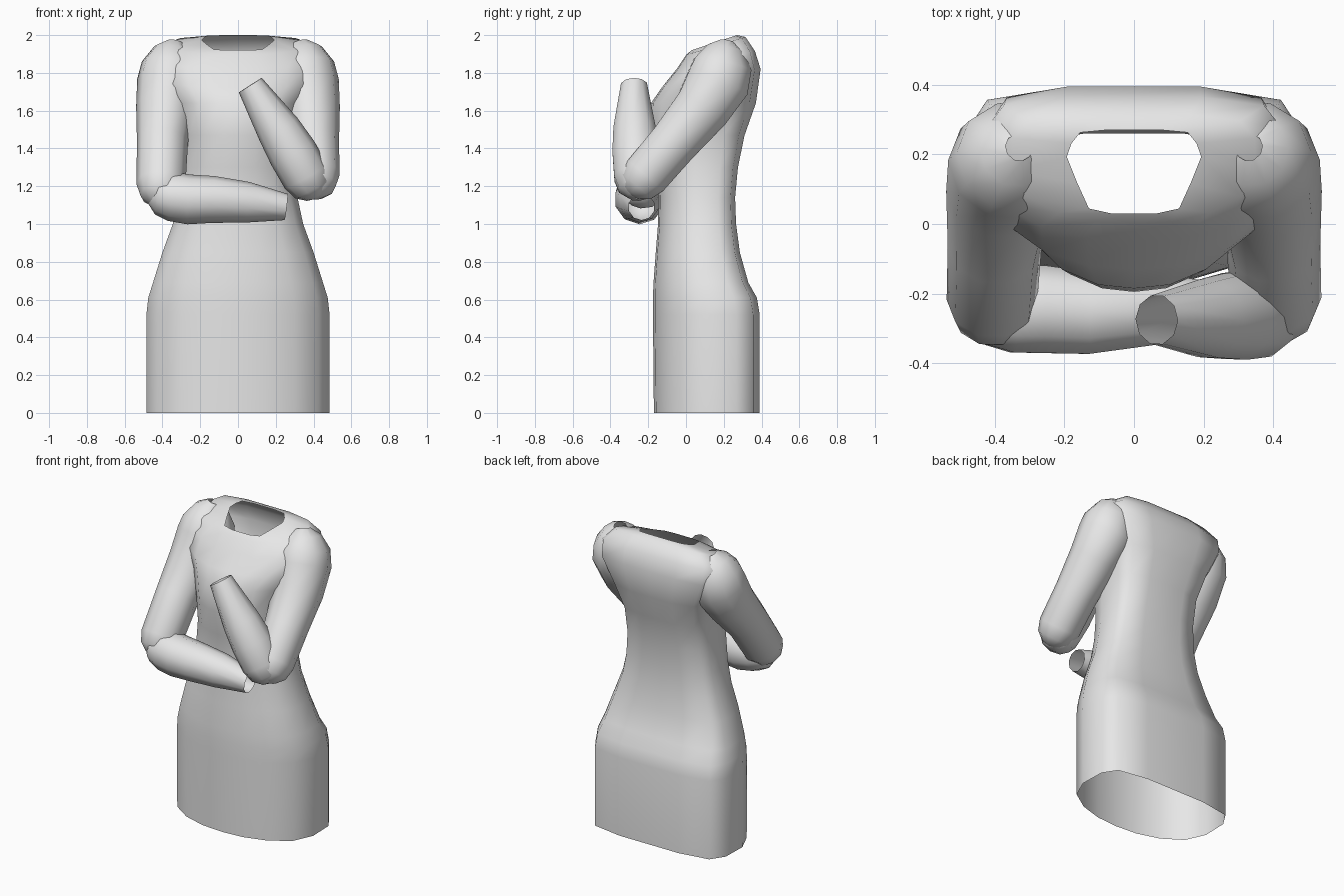
import bpy, bmesh, math
from mathutils import Vector

cube = bpy.data.objects.get("Cube")
if cube:
    bpy.data.objects.remove(cube)

fabric = bpy.data.materials.new("light_grey_fabric")
fabric.use_nodes = True
GREY = (0.8, 0.8, 0.8, 1)
fabric.diffuse_color = GREY
fabric.node_tree.nodes["Principled BSDF"].inputs["Base Color"].default_value = GREY


def add_loft(bm, rings):
    """Bridge equal closed rings of points into an open skin."""
    loops = [[bm.verts.new(p) for p in ring] for ring in rings]
    for a, b in zip(loops, loops[1:]):
        for i in range(len(a)):
            j = (i + 1) % len(a)
            bm.faces.new((a[i], a[j], b[j], b[i]))


def finish(name, bm):
    bmesh.ops.recalc_face_normals(bm, faces=bm.faces)
    mesh = bpy.data.meshes.new(name)
    bm.to_mesh(mesh)
    bm.free()
    obj = bpy.data.objects.new(name, mesh)
    bpy.context.collection.objects.link(obj)
    mesh.materials.append(fabric)
    bpy.ops.object.select_all(action='DESELECT')
    obj.select_set(True)
    bpy.context.view_layer.objects.active = obj
    bpy.ops.object.shade_smooth_by_angle(angle=math.radians(60))


# Dress body: rounded front, flatter back (half section: width share, depth share)
BODY = [(0, 0), (.31, .02), (.62, .1), (.88, .25), (1, .48),
        (.99, .78), (.87, .94), (.45, 1), (0, 1)]
NECK = [(0, 0), (.33, 0), (.67, .06), (.84, .36), (1, .68),
        (.93, .84), (.8, .97), (.4, 1), (0, 1)]


def section(half, width, front, back, z_front, z_back):
    full = half + [(-x, t) for x, t in half[-2:0:-1]]
    return [(x * width, front + (back - front) * t, z_front + (z_back - z_front) * t)
            for x, t in full]


rows = [  # width, front y, back y, front z, back z
    (.485, -.17, .39, 0, 0),
    (.485, -.175, .39, .52, .52),
    (.475, -.175, .375, .61, .61),
    (.45, -.172, .33, .69, .69),
    (.4, -.16, .285, .85, .85),
    (.345, -.148, .265, 1, 1),
    (.315, -.145, .26, 1.14, 1.14),
    (.295, -.16, .275, 1.3, 1.3),
    (.295, -.195, .31, 1.47, 1.47),
    (.335, -.185, .37, 1.64, 1.64),
    (.42, -.13, .395, 1.72, 1.82),
    (.43, -.05, .365, 1.82, 1.915),
    (.35, 0, .315, 1.895, 1.99),
]
bm = bmesh.new()
add_loft(bm, [section(BODY, *r) for r in rows] + [section(NECK, .193, .03, .27, 1.92, 2)])
finish("dress_body", bm)


# Sleeves: tapered tubes with a rounded elbow and an open cuff
def tube_rings(path, sides=10):
    pts = [Vector(p[:3]) for p in path]
    rings, prev, ref = [], None, Vector((1, 0, 0))
    for i, p in enumerate(pts):
        d = (pts[min(i + 1, len(pts) - 1)] - pts[max(i - 1, 0)]).normalized()
        if prev:
            ref = prev.rotation_difference(d) @ ref
        ref = (ref - d * ref.dot(d))
        if ref.length < .1:
            ref = d.orthogonal()
        ref.normalize()
        side = d.cross(ref)
        r = path[i][3]
        rings.append([p + (ref * math.cos(a) + side * math.sin(a)) * r
                      for a in (math.tau * k / sides for k in range(sides))])
        prev = d
    return rings


def dome(path):
    """Add shrinking rings beyond the first point to round off the tube."""
    p, q, r = Vector(path[0][:3]), Vector(path[1][:3]), path[0][3]
    d = (p - q).normalized()
    caps = [(*(p + d * r * math.sin(a)), r * math.cos(a)) for a in (1.45, 1.1, .6)]
    return caps + path


def sleeve(name, s, elbow, forearm):
    upper = [elbow, (s * .4, -.065, 1.43, .135), (s * .385, .085, 1.61, .155),
             (s * .36, .17, 1.75, .175), (s * .35, .195, 1.845, .16),
             (s * .34, .21, 1.925, .105), (s * .33, .22, 1.965, .04)]
    bm = bmesh.new()
    add_loft(bm, tube_rings(dome(upper)))
    add_loft(bm, tube_rings(dome(forearm)))
    finish(name, bm)


sleeve("left_sleeve_raised", 1, (.408, -.215, 1.255, .13),
       [(.36, -.258, 1.25, .128), (.29, -.265, 1.375, .13),
        (.215, -.272, 1.5, .117), (.065, -.275, 1.735, .072)])
sleeve("right_sleeve_folded", -1, (-.408, -.22, 1.21, .13),
       [(-.35, -.245, 1.145, .13), (-.26, -.245, 1.13, .132),
        (-.13, -.255, 1.13, .124), (.05, -.245, 1.115, .108),
        (.255, -.235, 1.09, .07)])
